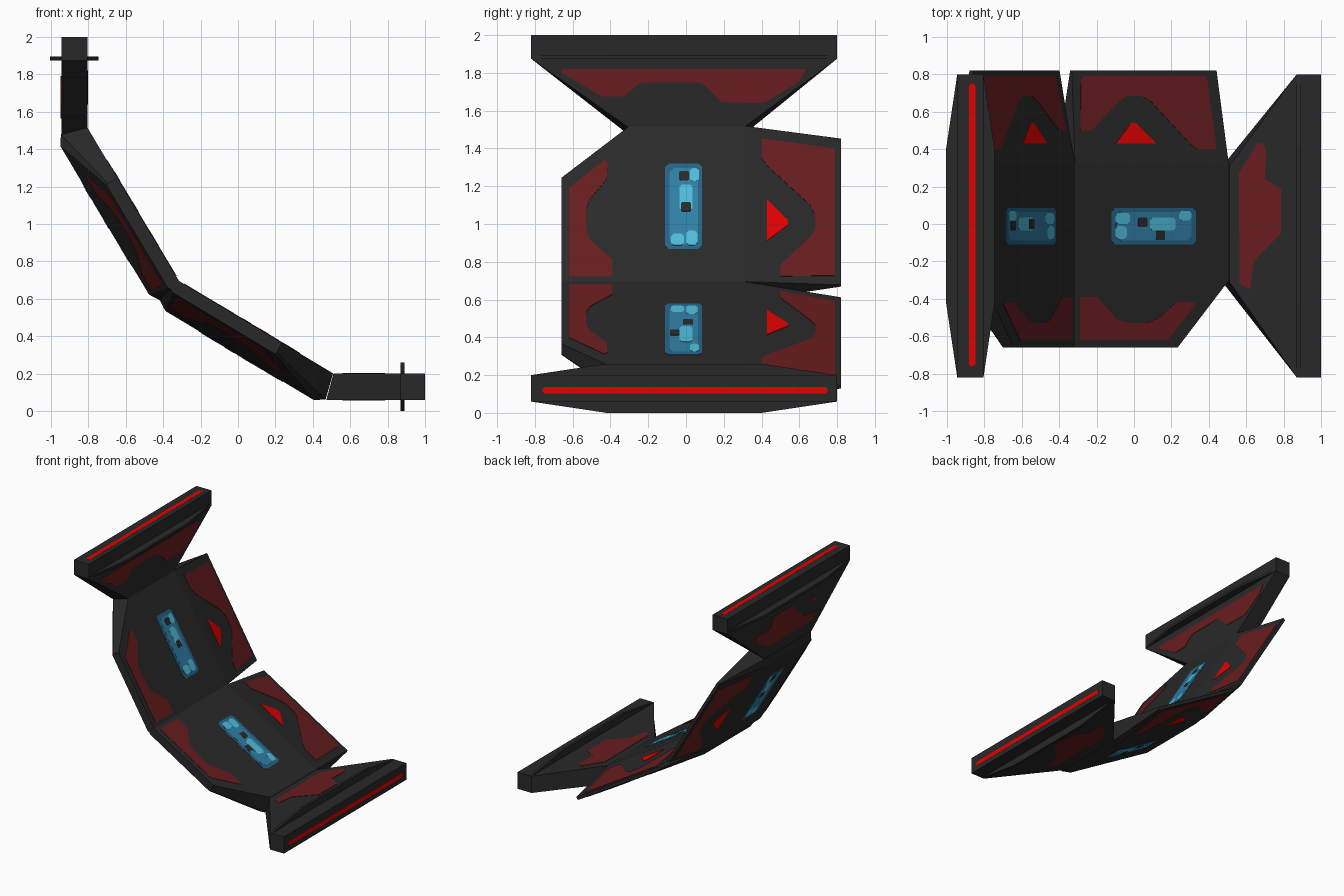
import bpy, bmesh, math
from mathutils import Vector

if "Cube" in bpy.data.objects:
    bpy.data.objects.remove(bpy.data.objects["Cube"])


def material(name, r, g, b):
    m = bpy.data.materials.new(name)
    m.diffuse_color = (r, g, b, 1)
    m.use_nodes = True
    m.node_tree.nodes["Principled BSDF"].inputs["Base Color"].default_value = m.diffuse_color
    return m


CHAR = material("charcoal", 0.022, 0.022, 0.022)
MAROON = material("dark red", 0.14, 0.012, 0.013)
RED = material("bright red", 0.78, 0.0, 0.0)
BLUE = material("deep blue", 0.018, 0.125, 0.24)
MID = material("mid blue", 0.028, 0.21, 0.37)
CYAN = material("light cyan", 0.08, 0.50, 0.68)


class Frame:
    """Panel frame: u runs along the panel, y across, h along its inner normal."""
    def __init__(self, a, b, inner):
        self.a = Vector((a[0], 0, a[1]))
        self.t = (Vector((b[0], 0, b[1])) - self.a).normalized()
        n = Vector((-self.t.z, 0, self.t.x))
        self.n = n if n.dot(Vector((inner[0], 0, inner[1]))) > 0 else -n

    def at(self, u, y, h):
        return self.a + self.t * u + self.n * h + Vector((0, y, 0))


JOINT, TOP, LOW = (-0.315, 0.695), (-0.805, 1.515), (0.51, 0.2)
UPPER = Frame(JOINT, TOP, (1, 1))
LOWER = Frame(JOINT, LOW, (1, 1))
TOP_END = Frame(TOP, (-0.805, 2), (1, 0))
LOW_END = Frame(LOW, (1, 0.2), (0, 1))


def finish(name, bm, mat):
    bmesh.ops.recalc_face_normals(bm, faces=bm.faces)
    me = bpy.data.meshes.new(name)
    bm.to_mesh(me)
    bm.free()
    me.materials.append(mat)
    ob = bpy.data.objects.new(name, me)
    bpy.context.collection.objects.link(ob)
    return ob


def loft(name, rings, mat):
    bm = bmesh.new()
    vs = [[bm.verts.new(p) for p in r] for r in rings]
    k = len(vs[0])
    for r0, r1 in zip(vs, vs[1:]):
        for i in range(k):
            j = (i + 1) % k
            bm.faces.new((r0[i], r0[j], r1[j], r1[i]))
    bm.faces.new(vs[0])
    bm.faces.new(vs[-1])
    return finish(name, bm, mat)


def panel(name, fr, rows):
    # row: y followed by the (u, h) section at that y
    loft(name, [[fr.at(u, y, h) for u, h in section] for y, section in rows], CHAR)


def height(y, outer, wings):
    # surface height of the inner or outer skin at a given y
    if not wings:
        return -0.14 if outer else 0
    right = max(0, (y - 0.31) / 0.51)
    left = max(0, (-0.3 - y) / 0.36)
    return -0.175 + 0.07 * right + 0.105 * left if outer else -0.08 * right


def plate(name, fr, pts, mat, outer=False, wings=True, lift=0.003):
    s = -1 if outer else 1
    loft(name, [[fr.at(u, y, height(y, outer, wings) + s * k) for u, y in pts]
                for k in (-0.003, lift)], mat)


def rect(u, y, du, dy, c):
    # rectangle with cut corners
    return [(u - du + c, y - dy), (u + du - c, y - dy), (u + du, y - dy + c), (u + du, y + dy - c),
            (u + du - c, y + dy), (u - du + c, y + dy), (u - du, y + dy - c), (u - du, y - dy + c)]


# painted shapes in (u, y)
WIDE_WING = [(0.89, 0.40), (0.865, 0.78), (0.855, 0.79), (0.09, 0.79), (0.08, 0.78), (0.05, 0.50),
             (0.12, 0.50), (0.31, 0.66), (0.36, 0.685), (0.44, 0.685), (0.50, 0.66),
             (0.725, 0.43), (0.77, 0.40)]
NARROW_WING = [(0.577, -0.62), (0.75, -0.43), (0.73, -0.415), (0.63, -0.42), (0.507, -0.51),
               (0.44, -0.53), (0.33, -0.53), (0.26, -0.51), (0.134, -0.39), (0.03, -0.39), (0.03, -0.62)]
ARROW = [(0.515, 0.43), (0.265, 0.43), (0.37, 0.54), (0.40, 0.54)]
TOP_MARK = [(0.305, -0.65), (0.305, 0.635), (0.24, 0.60), (0.14, 0.44), (0.125, 0.40), (0.13, 0.19),
            (0.22, 0.10), (0.235, 0.07), (0.235, -0.23), (0.22, -0.26), (0.16, -0.33),
            (0.16, -0.445), (0.29, -0.665)]
LOW_MARK = [(0.175, 0.435), (0.195, 0.40), (0.19, 0.24), (0.275, 0.19), (0.275, -0.05), (0.13, -0.20),
            (0.11, -0.35), (0.055, -0.32), (0.05, 0.27), (0.15, 0.43)]

# window patches: u, y, half sizes
CYAN_PATCHES = [(0.27, -0.045, 0.035, 0.035), (0.28, 0.03, 0.045, 0.03),
                (0.53, 0.0, 0.08, 0.035), (0.67, 0.045, 0.04, 0.025)]
DARK_PATCHES = {"upper": [(0.65, -0.01), (0.46, 0.0)], "lower": [(0.42, 0.01), (0.53, -0.06)]}

# two winged middle panels, mirrored about the centre joint
for tag, fr, shift in (("upper", UPPER, -0.012), ("lower", LOWER, 0.015)):
    core = [(0, 0), (0.96, 0), (0.9975, -0.14), (0.945, -0.175), (0.02, -0.175), (-0.0375, -0.14)]
    panel(tag + "_winged_panel", fr, [
        (-0.66, [(0, 0), (0.64, 0), (0.645, -0.06), (0.635, -0.07), (0, -0.07), (-0.016, -0.06)]),
        (-0.30, core), (0.31, core),
        (0.82, [(0.028, -0.08), (0.93, -0.08), (0.93, -0.098),
                (0.925, -0.105), (0.033, -0.105), (0.028, -0.098)])])
    for outer in (False, True):
        n = tag + ("_outer_" if outer else "_inner_")
        plate(n + "wide_wing_paint", fr, WIDE_WING, MAROON, outer)
        plate(n + "narrow_wing_paint", fr, NARROW_WING, MAROON, outer)
        plate(n + "arrow", fr, ARROW, RED, outer)
        plate(n + "window", fr, rect(0.475 + shift, -0.012, 0.263, 0.098, 0.02), BLUE, outer, lift=0.002)
        plate(n + "window_glow", fr, rect(0.475 + shift, -0.012, 0.235, 0.075, 0.025), MID, outer, lift=0.003)
        for u, y, du, dy in CYAN_PATCHES:
            plate(n + "window_light", fr, rect(u + shift, y, du, dy, 0.015), CYAN, outer, lift=0.004)
        for u, y in DARK_PATCHES[tag]:
            plate(n + "window_dark", fr, rect(u, y, 0.028, 0.026, 0.006), CHAR, outer, lift=0.005)

# flared end panels with ridge fin and light strip
for tag, fr, length, mark, mid in (("top", TOP_END, 0.485, TOP_MARK, -0.06),
                                   ("low", LOW_END, 0.49, LOW_MARK, -0.08)):
    edge = [(0.36, 0), (length, 0), (length, -0.14), (0.36, -0.14)]
    core = [(0, 0), (length, 0), (length, -0.14), (-0.0375, -0.14)]
    panel(tag + "_end_panel", fr, [(-0.82, edge), (-0.31, core), (0.31, core), (0.80, edge)])
    fin = [(-0.82, 0), (-0.42, 0.06), (0.4, 0.06), (0.80, 0),
           (0.80, -0.14), (0.4, -0.2), (-0.42, -0.2), (-0.82, -0.14)]
    loft(tag + "_ridge_fin", [[fr.at(u, y, h) for y, h in fin] for u in (0.36, 0.38)], CHAR)
    strip = rect(-0.005, mid, 0.755, 0.018, 0.012)
    loft(tag + "_light_strip", [[fr.at(length + k, y, h) for y, h in strip]
                                for k in (-0.003, 0.001)], RED)
    plate(tag + "_inner_paint", fr, mark, MAROON, False, False)
    plate(tag + "_outer_paint", fr, LOW_MARK, MAROON, True, False)

# small marker on the back of the top end
plate("top_outer_marker", TOP_END, [(0.21, -0.37), (0.24, -0.34), (0.21, -0.31)], RED, True, False)
